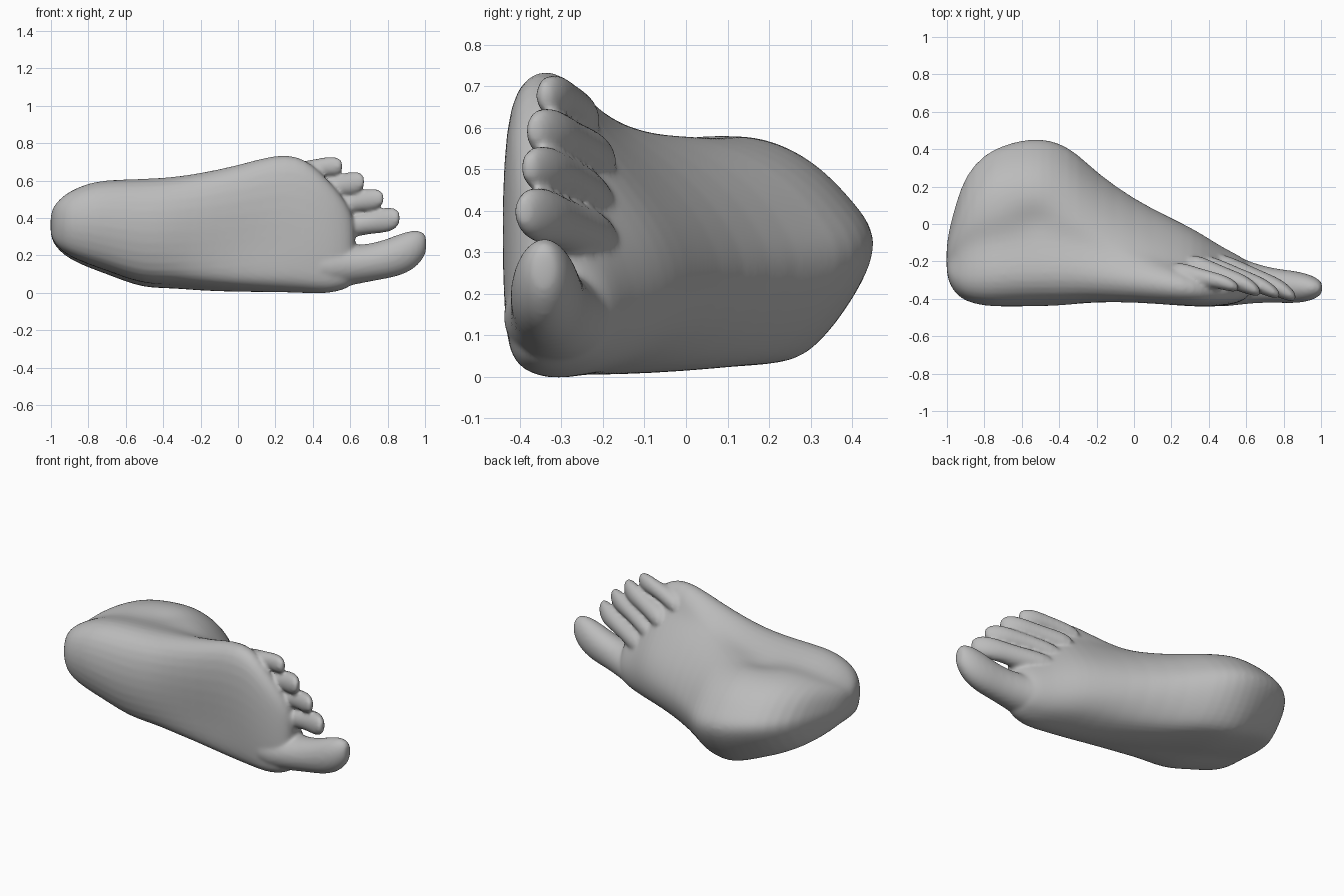
import bpy
import bmesh
from math import sin, cos, pi, exp
from mathutils import Vector

cube = bpy.data.objects.get("Cube")
if cube:
    bpy.data.objects.remove(cube, do_unlink=True)

RING = 32
ALLOWANCE = 0.008  # thickness lost again when the skin is relaxed

# Unit cross-sections (across, up), from the outer edge over the top to the sole
ANKLE = ((1, 0.2), (0.92, 0.41), (0.955, 0.57), (0.92, 0.72), (0.82, 0.84),
         (0.66, 0.94), (0.5, 1), (0.29, 0.95), (0.06, 0.84), (0, 0.74), (0, 0.56),
         (0.03, 0.4), (0.04, 0.22), (0.13, 0.07), (0.5, 0), (0.87, 0.05))
BALL = ((1, 0.24), (0.94, 0.4), (0.81, 0.5), (0.68, 0.67), (0.54, 0.85),
        (0.42, 0.96), (0.3, 1), (0.17, 0.95), (0.07, 0.8), (0.02, 0.6), (0, 0.4),
        (0.015, 0.22), (0.07, 0.08), (0.2, 0.02), (0.5, 0), (0.9, 0.06))

# Heel, ankle, instep and ball: x, z low, z high, y low, y high
SECTIONS = (
    (-1.004, 0.32, 0.41, -0.25, -0.13),
    (-0.985, 0.27, 0.46, -0.32, -0.02),
    (-0.95, 0.23, 0.50, -0.37, 0.11),
    (-0.9, 0.19, 0.54, -0.41, 0.26),
    (-0.8, 0.145, 0.585, -0.435, 0.37),
    (-0.7, 0.11, 0.60, -0.438, 0.417),
    (-0.6, 0.07, 0.605, -0.438, 0.445),
    (-0.5, 0.04, 0.608, -0.438, 0.453),
    (-0.4, 0.035, 0.613, -0.438, 0.432),
    (-0.3, 0.03, 0.623, -0.433, 0.37),
    (-0.2, 0.02, 0.638, -0.43, 0.27),
    (0, 0.012, 0.678, -0.433, 0.125),
    (0.2, 0.012, 0.738, -0.442, 0.025),
    (0.32, 0.008, 0.728, -0.442, -0.035),
    (0.4, 0.005, 0.68, -0.44, -0.085),
    (0.48, 0.005, 0.60, -0.432, -0.135),
    (0.55, 0.02, 0.52, -0.417, -0.17),
    (0.6, 0.04, 0.44, -0.395, -0.2),
    (0.63, 0.08, 0.36, -0.36, -0.25),
)


def clamp(v):
    return max(0.0, min(1.0, v))


def bump(v, centre, width):
    return exp(-((v - centre) / width) ** 2)


def closed_curve(points):
    """Smooth closed curve with two samples per control point."""
    pts = [Vector(p) for p in points]
    out = []
    for i, p in enumerate(pts):
        before, after = pts[i - 1], pts[(i + 1) % len(pts)]
        beyond = pts[(i + 2) % len(pts)]
        out += [p, (p + after) * 0.5625 - (before + beyond) * 0.0625]
    return out


ANKLE_CURVE, BALL_CURVE = closed_curve(ANKLE), closed_curve(BALL)


def body_ring(x, z0, z1, y0, y1):
    """Section blended from ankle to ball, with a hollow under the instep."""
    blend = clamp((x + 0.5) / 0.7)
    y0, z0 = y0 - ALLOWANCE, z0 - ALLOWANCE
    y1, z1 = y1 + ALLOWANCE, z1 + ALLOWANCE
    points = []
    for a, b in zip(ANKLE_CURVE, BALL_CURVE):
        u, v = a.lerp(b, blend)
        arch = 0.04 * bump(x, -0.02, 0.3) * bump(u, 0.35, 0.3) * clamp(1 - 2 * v)
        points.append((x, y0 + (y1 - y0) * v + arch, z0 + (z1 - z0) * u))
    return points


def loft(bm, rings):
    """Skin a list of closed rings and cap both ends."""
    loops = [[bm.verts.new(p) for p in ring] for ring in rings]
    for a, b in zip(loops, loops[1:]):
        for i in range(RING):
            j = (i + 1) % RING
            bm.faces.new((a[i], a[j], b[j], b[i]))
    bm.faces.new(loops[0][::-1])
    bm.faces.new(loops[-1])


def toe(bm, base, mid, tip, radius):
    """Tapering toe through three points, with a rounded pad at the end."""
    base, mid, tip = Vector(base), Vector(mid), Vector(tip)
    rings = []
    for t, w in ((0, 1.25), (0.2, 1.15), (0.4, 0.97), (0.6, 0.95), (0.74, 1.05),
                 (0.86, 1.04), (0.94, 0.86), (0.985, 0.58), (1, 0.35)):
        p = (base * (1 - t) * (1 - 2 * t) + mid * 4 * t * (1 - t)
             + tip * t * (2 * t - 1))
        rz = radius * w
        ry = rz * (1.35 - 0.75 * t)
        rings.append([(p.x, p.y + ry * sin(2 * pi * i / RING),
                       p.z + rz * cos(2 * pi * i / RING)) for i in range(RING)])
    loft(bm, rings)


bm = bmesh.new()
loft(bm, [body_ring(*s) for s in SECTIONS])

# Toes, from the big one to the little one
toe(bm, (0.38, -0.27, 0.15), (0.69, -0.323, 0.157), (1.007, -0.342, 0.262), 0.106)
toe(bm, (0.42, -0.25, 0.32), (0.66, -0.298, 0.368), (0.865, -0.392, 0.4), 0.064)
toe(bm, (0.36, -0.25, 0.41), (0.58, -0.292, 0.477), (0.78, -0.38, 0.505), 0.056)
toe(bm, (0.28, -0.25, 0.51), (0.49, -0.285, 0.564), (0.675, -0.365, 0.595), 0.06)
toe(bm, (0.2, -0.28, 0.61), (0.39, -0.292, 0.664), (0.56, -0.342, 0.677), 0.05)

bmesh.ops.recalc_face_normals(bm, faces=bm.faces)
mesh = bpy.data.meshes.new("foot")
bm.to_mesh(mesh)
bm.free()
foot = bpy.data.objects.new("foot", mesh)
bpy.context.collection.objects.link(foot)

# Round the lofts, fuse them into one skin and relax the joins
rounding = foot.modifiers.new("rounding", 'SUBSURF')
rounding.levels = rounding.render_levels = 1
fuse = foot.modifiers.new("fuse", 'REMESH')
fuse.mode = 'VOXEL'
fuse.voxel_size = 0.01
relax = foot.modifiers.new("relax", 'SMOOTH')
relax.factor = 0.5
relax.iterations = 10
graph = bpy.context.evaluated_depsgraph_get()
skin = bpy.data.meshes.new_from_object(foot.evaluated_get(graph))
foot.modifiers.clear()
foot.data = skin

# Hollow below the outer ankle bone
for v in skin.vertices:
    if v.co.z > 0.4:
        v.co.z -= 0.015 * bump(v.co.x, -0.53, 0.12) * bump(v.co.y, 0.03, 0.09)

grey = bpy.data.materials.new("plain grey")
grey.use_nodes = True
colour = (0.5, 0.5, 0.5, 1)
grey.diffuse_color = colour
grey.node_tree.nodes["Principled BSDF"].inputs["Base Color"].default_value = colour
skin.materials.clear()
skin.materials.append(grey)
skin.polygons.foreach_set("use_smooth", [True] * len(skin.polygons))
skin.update()
